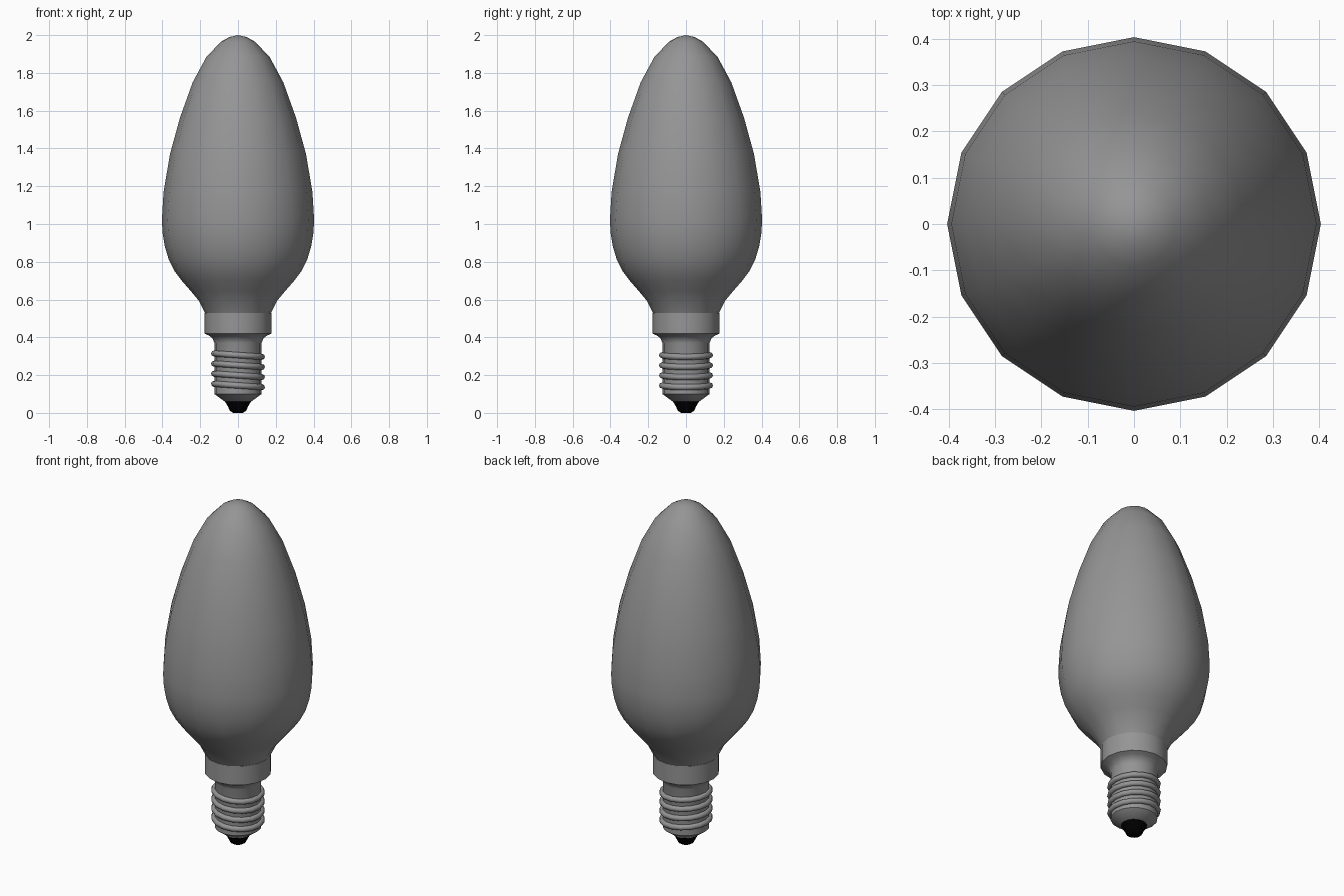
import bpy, bmesh, math

if "Cube" in bpy.data.objects:
    bpy.data.objects.remove(bpy.data.objects["Cube"])

SIDES = 16


def paint(name, value):
    mat = bpy.data.materials.new(name)
    mat.diffuse_color = (value, value, value, 1)
    mat.use_nodes = True
    mat.node_tree.nodes["Principled BSDF"].inputs["Base Color"].default_value = mat.diffuse_color
    return mat


def smooth(obj, angle):
    bpy.ops.object.select_all(action='DESELECT')
    obj.select_set(True)
    bpy.context.view_layer.objects.active = obj
    bpy.ops.object.shade_smooth_by_angle(angle=math.radians(angle))


def lathe(name, profile, angle, material):
    """Revolve (radius, z) points, listed bottom to top, around the z axis."""
    bm = bmesh.new()
    rings = []
    for r, z in profile:
        if r == 0:
            rings.append([bm.verts.new((0, 0, z))] * SIDES)
        else:
            rings.append([bm.verts.new((r * math.cos(i * math.tau / SIDES),
                                        r * math.sin(i * math.tau / SIDES), z))
                          for i in range(SIDES)])
    for low, high in zip(rings, rings[1:]):
        for i in range(SIDES):
            j = (i + 1) % SIDES
            loop = list(dict.fromkeys((low[i], low[j], high[j], high[i])))
            bm.faces.new(loop)
    bmesh.ops.recalc_face_normals(bm, faces=bm.faces)
    mesh = bpy.data.meshes.new(name)
    bm.to_mesh(mesh)
    bm.free()
    mesh.materials.append(material)
    obj = bpy.data.objects.new(name, mesh)
    bpy.context.collection.objects.link(obj)
    smooth(obj, angle)


grey = paint("dark_grey", 0.3)
black = paint("black", 0.0)

# Candle-shaped glass envelope
lathe("glass_bulb", [
    (0, 0.53), (0.175, 0.53), (0.208, 0.595), (0.25, 0.645), (0.298, 0.7),
    (0.335, 0.75), (0.366, 0.81), (0.387, 0.88), (0.399, 0.95), (0.403, 1.02),
    (0.394, 1.17), (0.36, 1.37), (0.308, 1.56), (0.24, 1.75),
    (0.167, 1.885), (0.09, 1.965), (0.045, 1.99), (0, 2.0)], 50, grey)

# Metal cap: contact shoulder, threaded barrel, flare and collar
lathe("metal_cap", [
    (0, 0.06), (0.07, 0.06), (0.118, 0.095), (0.125, 0.10), (0.125, 0.37),
    (0.135, 0.395), (0.155, 0.41), (0.177, 0.42), (0.177, 0.53), (0, 0.53)],
    40, grey)

# Slightly tilted thread ridges
for n in range(4):
    bpy.ops.mesh.primitive_torus_add(
        major_segments=SIDES, minor_segments=8, major_radius=0.127,
        minor_radius=0.016, location=(0, 0, 0.145 + 0.0535 * n),
        rotation=(0, math.radians(4), 0))
    ridge = bpy.context.object
    ridge.name = f"thread_ridge_{n + 1}"
    ridge.data.materials.append(grey)
    smooth(ridge, 60)

# Black insulator with the contact button
lathe("contact_tip", [
    (0, 0.0), (0.025, 0.0), (0.042, 0.01), (0.054, 0.035),
    (0.07, 0.062), (0, 0.062)], 50, black)
